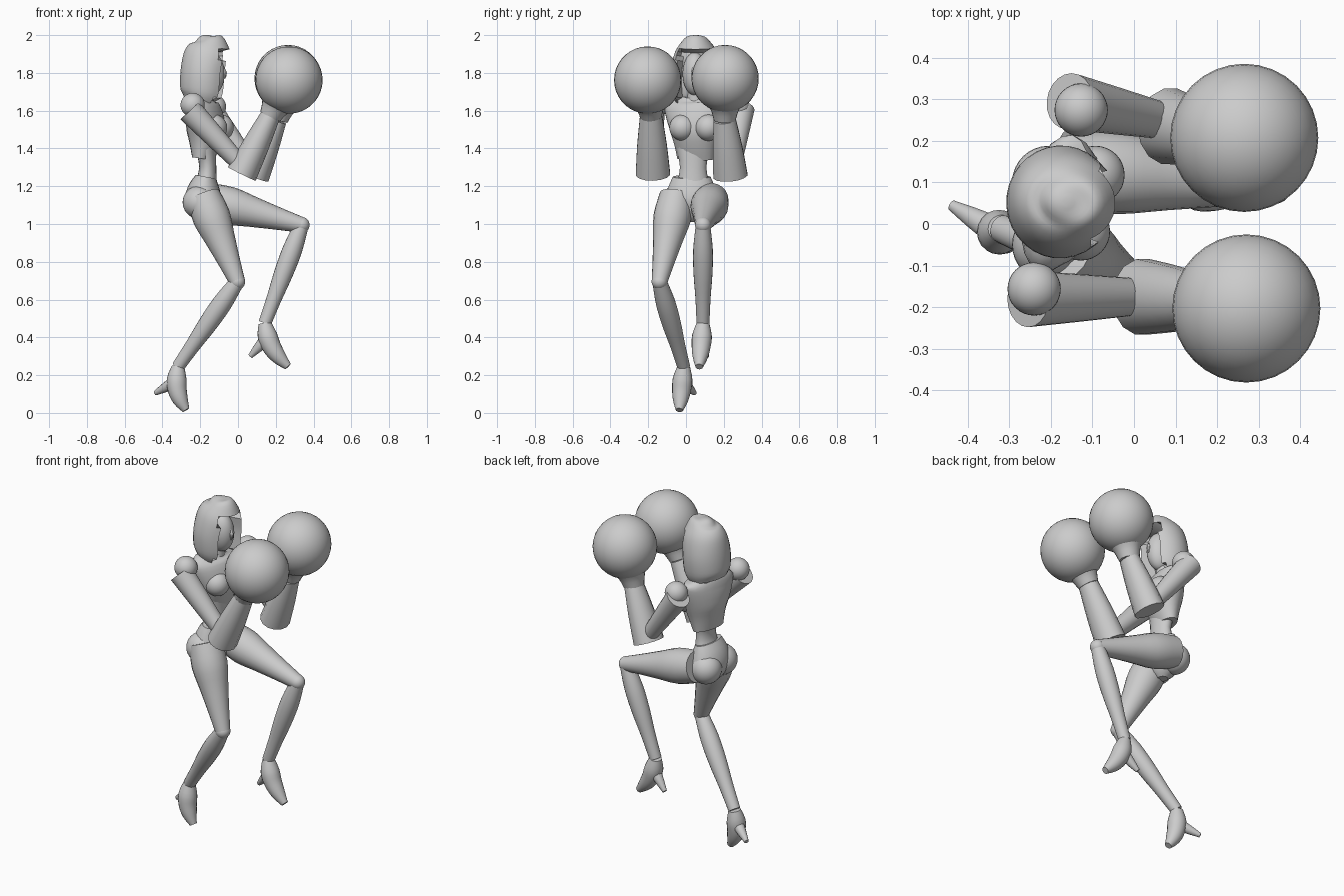
import bpy, bmesh, math
from mathutils import Vector, Matrix

if "Cube" in bpy.data.objects:
    bpy.data.objects.remove(bpy.data.objects["Cube"])

grey = bpy.data.materials.new("plain grey")
grey.use_nodes = True
grey.diffuse_color = (0.6, 0.6, 0.6, 1)
grey.node_tree.nodes["Principled BSDF"].inputs["Base Color"].default_value = grey.diffuse_color

ACROSS = Vector((0, 1, 0))          # the figure looks along +x, so its width runs along y
CHEST = Vector((0.25, 0.97, 0))     # turned shoulder line
LOOK = Vector((0.99, -0.12, 0))     # direction of the face
HEAD_SIDE = Vector((0.12, 0.99, 0))


def finish(bm, name):
    bmesh.ops.recalc_face_normals(bm, faces=bm.faces)
    mesh = bpy.data.meshes.new(name)
    bm.to_mesh(mesh)
    bm.free()
    mesh.materials.append(grey)
    obj = bpy.data.objects.new(name, mesh)
    bpy.context.collection.objects.link(obj)
    bpy.ops.object.select_all(action="DESELECT")
    obj.select_set(True)
    bpy.context.view_layer.objects.active = obj
    bpy.ops.object.shade_smooth_by_angle(angle=math.radians(35))


def curve_through(points, steps):
    """Catmull-Rom interpolation of centre, width and depth together."""
    rows = [points[0], *points, points[-1]]
    out = []
    for i in range(len(points) - 1):
        for k in range(steps):
            t = k / steps
            out.append([(2 * b + t * (c - a + t * (2 * a - 5 * b + 4 * c - d
                        + t * (3 * (b - c) + d - a)))) / 2
                        for a, b, c, d in zip(*rows[i:i + 4])])
    return out + [points[-1]]


def loft(name, points, side=ACROSS, sides=20, steps=3, reshape=None):
    """Skin of elliptical rings; each point is x, y, z, half width, half depth."""
    rows = curve_through(points, steps)
    centres = [Vector(row[:3]) for row in rows]
    last = len(rows) - 1
    bm = bmesh.new()
    rings = []
    for i, row in enumerate(rows):
        tangent = (centres[min(i + 1, last)] - centres[max(i - 1, 0)]).normalized()
        u = (side - tangent * side.dot(tangent)).normalized()
        v = u.cross(tangent)
        angles = [math.tau * k / sides for k in range(sides)]
        rings.append([bm.verts.new(centres[i] + u * row[3] * math.sin(a) + v * row[4] * math.cos(a))
                      for a in angles])
    for low, high in zip(rings, rings[1:]):
        for k in range(sides):
            n = (k + 1) % sides
            bm.faces.new((low[k], low[n], high[n], high[k]))
    bm.faces.new(rings[0])
    bm.faces.new(rings[-1])
    if reshape:
        reshape(rings, centres)
    finish(bm, name)


def column(name, y, profile, **options):
    """Upright loft; each profile entry is x, z, half width, half depth."""
    loft(name, [(x, y, z, width, depth) for x, z, width, depth in profile], **options)


def limb(name, start, end, radii, bow=(0, 0, 0), flat=1, sides=20):
    """Loft from start to end with evenly spaced radii, bent sideways by bow."""
    points = []
    for i, radius in enumerate(radii):
        t = i / (len(radii) - 1)
        centre = Vector(start).lerp(Vector(end), t) + Vector(bow) * math.sin(math.pi * t)
        points.append((*centre, radius, radius * flat))
    loft(name, points, sides=sides)


def ball(name, centre, size, turn=0):
    bm = bmesh.new()
    bmesh.ops.create_uvsphere(bm, u_segments=32, v_segments=18, radius=1)
    scale = size if isinstance(size, tuple) else (size, size, size)
    matrix = Matrix.Translation(centre) @ Matrix.Rotation(turn, 4, "Z") @ Matrix.Diagonal((*scale, 1))
    bmesh.ops.transform(bm, matrix=matrix, verts=bm.verts)
    finish(bm, name)


def face_opening(rings, centres):
    """Sink the front of the hood below the brow."""
    for ring, centre in zip(rings, centres):
        for v in ring:
            out = v.co - centre
            if v.co.z < 1.92 and abs(out.dot(HEAD_SIDE)) < 0.085 and out.dot(LOOK) > 0:
                v.co -= LOOK * 0.09


# Head
column("hair_hood", 0.053, [(-.19, 1.65, .11, .1), (-.18, 1.7, .13, .125), (-.175, 1.8, .135, .13),
                            (-.16, 1.9, .115, .125), (-.155, 1.96, .08, .095),
                            (-.16, 1.99, .045, .055), (-.16, 2, .01, .01)],
       side=HEAD_SIDE, sides=32, steps=4, reshape=face_opening)
ball("face", (-.145, .048, 1.795), (.075, .066, .115), -.12)
limb("nose", (-.08, .04, 1.83), (-.074, .04, 1.77), (.005, .012, .007), bow=(.006, 0, 0), sides=10)
limb("neck", (-.18, .05, 1.6), (-.17, .05, 1.74), (.05, .04))

# Torso
column("rib_cage", .05, [(-.185, 1.345, .1, .055), (-.175, 1.42, .115, .08), (-.17, 1.5, .14, .1),
                         (-.18, 1.59, .165, .09), (-.19, 1.64, .16, .07), (-.185, 1.675, .08, .05)],
       side=CHEST)
column("abdomen", .038, [(-.17, 1.2, .09, .06), (-.16, 1.3, .07, .045), (-.17, 1.4, .09, .055)])
column("pelvis", .03, [(-.17, 1.25, .1, .055), (-.18, 1.19, .125, .085), (-.185, 1.12, .14, .095),
                       (-.18, 1.05, .08, .07), (-.18, 1.01, .03, .03)])
for which, sign in (("left", 1), ("right", -1)):
    ball(which + "_bust", Vector((-.11, .05, 1.51)) + CHEST * sign * .07, .07)
    ball(which + "_buttock", (-.205, .025 + sign * .075, 1.115), .088)


# Arms ending in round gloves
def build_arm(which, shoulder, cup, elbow, cuff, wrist, fist):
    limb(which + "_upper_arm", cup, elbow, (.068, .057, .045))
    limb(which + "_glove_cuff", cuff, wrist, (.093, .08, .06), flat=.88, sides=14)
    limb(which + "_glove_wrist", wrist, Vector(wrist).lerp(Vector(fist), .5), (.058, .075, .11))
    ball(which + "_shoulder", shoulder, .064)
    ball(which + "_boxing_glove", fist, .178)


build_arm("left", shoulder=(-.127, .274, 1.62), cup=(-.155, .295, 1.61), elbow=(.06, .25, 1.32),
          cuff=(.085, .235, 1.255), wrist=(.205, .205, 1.55), fist=(.265, .207, 1.77))
build_arm("right", shoulder=(-.24, -.156, 1.63), cup=(-.255, -.18, 1.6), elbow=(0, -.175, 1.33),
          cuff=(.02, -.175, 1.265), wrist=(.17, -.185, 1.57), fist=(.27, -.203, 1.762))


# Legs in heeled shoes, raised left and trailing right
def build_leg(which, hip, knee, ankle, toe, heel):
    instep = Vector((-.025, 0, -.01))
    limb(which + "_thigh", hip, knee, (.09, .1, .08, .06, .042))
    limb(which + "_shin", knee, ankle, (.038, .052, .05, .04, .034))
    limb(which + "_shoe", ankle, toe, (.034, .052, .05, .04, .02), bow=instep)
    limb(which + "_shoe_heel", Vector(ankle).lerp(Vector(toe), .3) + instep, heel,
         (.036, .026, .013), sides=12)
    ball(which + "_knee", knee, .042)


build_leg("left", hip=(-.17, .135, 1.13), knee=(.337, .09, .995), ankle=(.142, .09, .475),
          toe=(.265, .07, .245), heel=(.065, .11, .3))
build_leg("right", hip=(-.185, -.05, 1.15), knee=(-.004, -.14, .695), ankle=(-.317, -.012, .245),
          toe=(-.275, -.035, .015), heel=(-.438, .045, .105))
